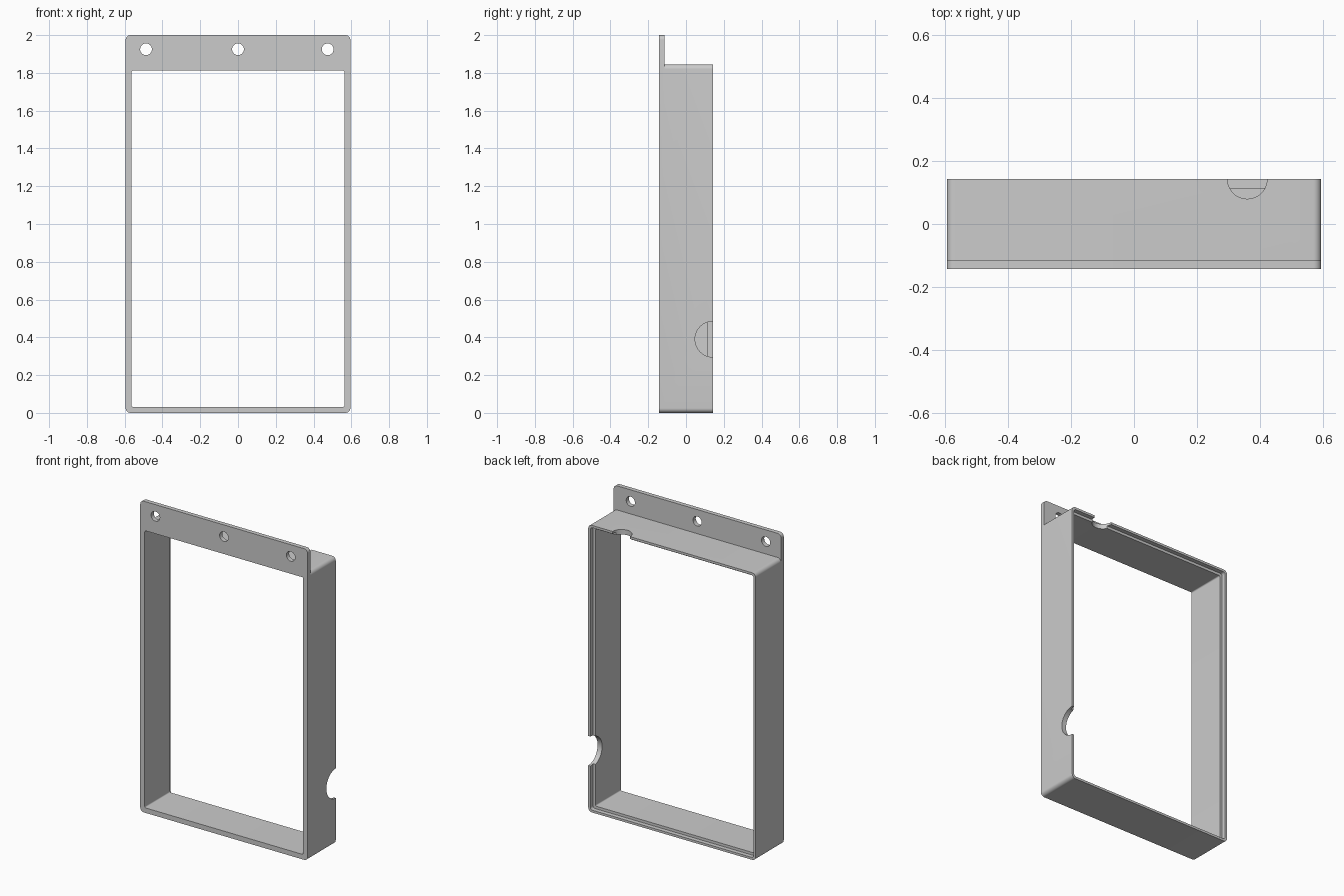
import bpy, bmesh
from math import sin, cos, pi
from mathutils import Matrix

cube = bpy.data.objects.get("Cube")
if cube:
    bpy.data.objects.remove(cube, do_unlink=True)

W, H, TOP = 0.595, 1.845, 2.0          # half width, body height, flange top
FRONT, BACK = -0.143, 0.143
STEP, FLANGE_BACK = 0.115, -0.115
WALL, LIP, ROUND = 0.032, 0.015, 0.025

grey = bpy.data.materials.new("light_grey")
grey.use_nodes = True
colour = (0.6, 0.6, 0.6, 1)
grey.diffuse_color = colour
grey.node_tree.nodes["Principled BSDF"].inputs["Base Color"].default_value = colour


def outline(inset, r, steps=8):
    """Rounded rectangle of the body, as (x, z) points."""
    w, lo, hi = W - inset - r, inset + r, H - inset - r
    corners = [(w, hi), (-w, hi), (-w, lo), (w, lo)]
    return [(cx + r * cos((k + i / steps) * pi / 2), cz + r * sin((k + i / steps) * pi / 2))
            for k, (cx, cz) in enumerate(corners) for i in range(steps + 1)]


def make_object(name, bm):
    bmesh.ops.recalc_face_normals(bm, faces=bm.faces)
    mesh = bpy.data.meshes.new(name)
    bm.to_mesh(mesh)
    bm.free()
    mesh.materials.append(grey)
    obj = bpy.data.objects.new(name, mesh)
    bpy.context.collection.objects.link(obj)
    return obj


def cylinder(name, centre, radius, length, axis):
    bm = bmesh.new()
    turn = Matrix.Rotation(pi / 2, 4, {'X': 'Y', 'Y': 'X'}[axis]) if axis != 'Z' else Matrix()
    bmesh.ops.create_cone(bm, cap_ends=True, segments=48, radius1=radius, radius2=radius,
                          depth=length, matrix=Matrix.Translation(centre) @ turn)
    return make_object(name, bm)


def combine(target, tool, operation):
    tool.hide_render = True
    mod = target.modifiers.new(tool.name, 'BOOLEAN')
    mod.operation, mod.object, mod.solver = operation, tool, 'EXACT'
    bpy.ops.object.select_all(action='DESELECT')
    bpy.context.view_layer.objects.active = target
    target.select_set(True)
    bpy.ops.object.modifier_apply(modifier=mod.name)
    bpy.data.objects.remove(tool, do_unlink=True)


# Hollow body with a stepped recess around the back edge: (inset, corner radius, y)
bm = bmesh.new()
section = [(0, ROUND, FRONT), (0, ROUND, BACK), (LIP, 0.015, BACK),
           (LIP, 0.015, STEP), (WALL, 0.008, STEP), (WALL, 0.008, FRONT)]
rings = [[bm.verts.new((x, y, z)) for x, z in outline(inset, r)] for inset, r, y in section]
for a, b in zip(rings, rings[1:] + rings[:1]):
    for i in range(len(a)):
        j = (i + 1) % len(a)
        bm.faces.new((a[i], a[j], b[j], b[i]))
frame = make_object("frame", bm)

# Mounting flange with rounded upper corners
bm = bmesh.new()
arc = [(W - ROUND + ROUND * cos(i * pi / 16), TOP - ROUND + ROUND * sin(i * pi / 16))
       for i in range(9)]
base = H - ROUND
points = [(W, base)] + arc + [(-x, z) for x, z in reversed(arc)] + [(-W, base)]
face = bm.faces.new([bm.verts.new((x, FRONT, z)) for x, z in points])
plate = bmesh.ops.extrude_face_region(bm, geom=[face])
bmesh.ops.translate(bm, vec=(0, FLANGE_BACK - FRONT, 0),
                    verts=[g for g in plate["geom"] if isinstance(g, bmesh.types.BMVert)])
combine(frame, make_object("flange", bm), 'UNION')

# Screw holes
for x in (-0.487, 0, 0.475):
    combine(frame, cylinder("screw_hole", (x, FRONT, 1.925), 0.031, 0.2, 'Y'), 'DIFFERENCE')

# Half-round cable notches in the left wall and the top wall
combine(frame, cylinder("side_notch", (W, BACK, 0.39), 0.095, 0.2, 'X'), 'DIFFERENCE')
combine(frame, cylinder("top_notch", (0.36, BACK, H), 0.063, 0.2, 'Z'), 'DIFFERENCE')

frame.select_set(True)
bpy.context.view_layer.objects.active = frame
bpy.ops.object.shade_smooth_by_angle(angle=pi / 6)
